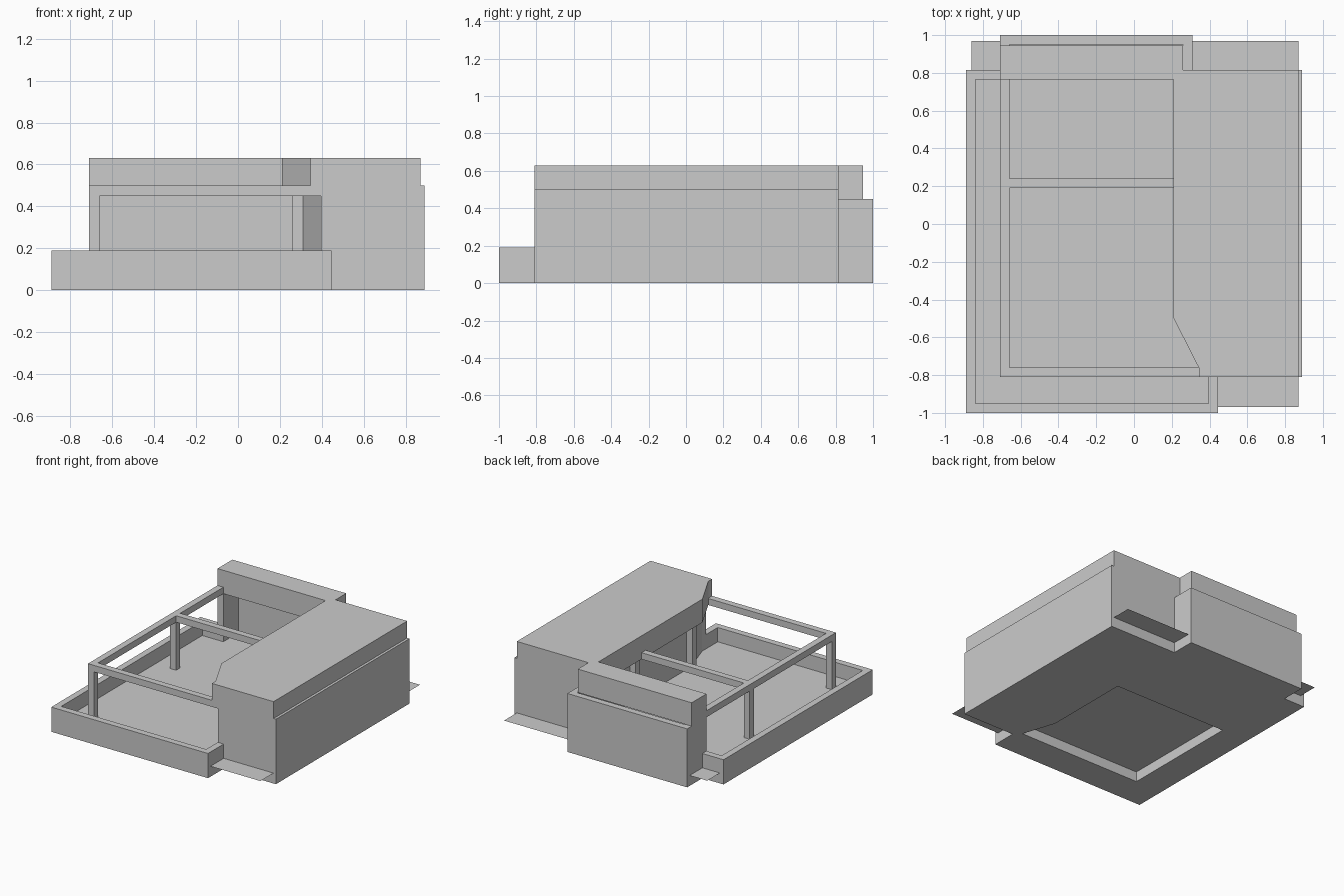
import bpy, bmesh

if "Cube" in bpy.data.objects:
    bpy.data.objects.remove(bpy.data.objects["Cube"])


def prism(name, pts, z0, z1):
    """Extrude a plan outline from z0 to z1."""
    bm = bmesh.new()
    face = bm.faces.new([bm.verts.new((x, y, z0)) for x, y in pts])
    if z1 > z0:
        ext = bmesh.ops.extrude_face_region(bm, geom=[face])
        verts = [v for v in ext["geom"] if isinstance(v, bmesh.types.BMVert)]
        bmesh.ops.translate(bm, verts=verts, vec=(0, 0, z1 - z0))
        bmesh.ops.recalc_face_normals(bm, faces=bm.faces)
    me = bpy.data.meshes.new(name)
    bm.to_mesh(me)
    bm.free()
    ob = bpy.data.objects.new(name, me)
    bpy.context.collection.objects.link(ob)
    return ob


def box(name, x0, x1, y0, y1, z0, z1):
    return prism(name, [(x0, y0), (x1, y0), (x1, y1), (x0, y1)], z0, z1)


FLOOR, RAIL, BEAM, TOP = 0.08, 0.19, 0.45, 0.63

# Base slab, open underneath the terrace
base = prism("base_slab", [(-.89, -1), (.445, -1), (.445, -.81), (.89, -.81), (.89, .815),
                           (.31, .815), (.31, 1), (-.71, 1), (-.71, .815), (-.89, .815)], 0, FLOOR - .002)
pit = prism("pit_cutter", [(-.66, -.76), (.395, -.76), (.31, -.5), (.31, .19), (-.66, .19)], -.1, .2)
pit.hide_render = True
pit.hide_viewport = True
mod = base.modifiers.new("pit", "BOOLEAN")
mod.operation = "DIFFERENCE"
mod.solver = "EXACT"
mod.object = pit

# Thin floor sheet, showing as small ledges at the corners
box("floor_sheet", -.86, .87, -.97, .97, FLOOR, FLOOR)

# Terrace parapet
box("parapet_left", -.89, -.84, -1, .815, 0, RAIL)
box("parapet_front", -.84, .395, -1, -.95, 0, RAIL)
box("parapet_right_end", .395, .445, -1, -.81, 0, RAIL)
box("parapet_back", -.84, -.71, .765, .815, 0, RAIL)

# Main building walls
prism("main_walls", [(.31, -.5), (.395, -.76), (.395, -.81), (.89, -.81),
                     (.89, .815), (.31, .815)], 0, .5)

# Back bay, open towards the terrace
box("bay_left_wall", -.71, -.66, .765, 1, 0, BEAM)
box("bay_back_wall", -.66, .26, .95, 1, 0, BEAM)
box("bay_right_wall", .26, .31, .765, 1, 0, BEAM)

# L-shaped roof volume
prism("roof", [(-.71, .765), (.21, .765), (.21, -.5), (.345, -.765), (.345, -.81), (.87, -.81),
               (.87, .815), (.26, .815), (.26, .945), (-.71, .945)], BEAM, TOP)

# Pergola beams
box("beam_left", -.71, -.66, -.81, .765, BEAM, .5)
box("beam_front", -.66, .395, -.81, -.76, BEAM, .5)
box("beam_middle", -.66, .31, .19, .24, BEAM, .5)

# Posts carrying the pergola and roof edge
for name, x, y in [("front_post", -.71, -.81), ("middle_post", -.71, .19),
                   ("inner_post_back", .26, .19), ("inner_post_front", .26, -.5)]:
    box(name, x, x + .05, y, y + .05, FLOOR, BEAM)
